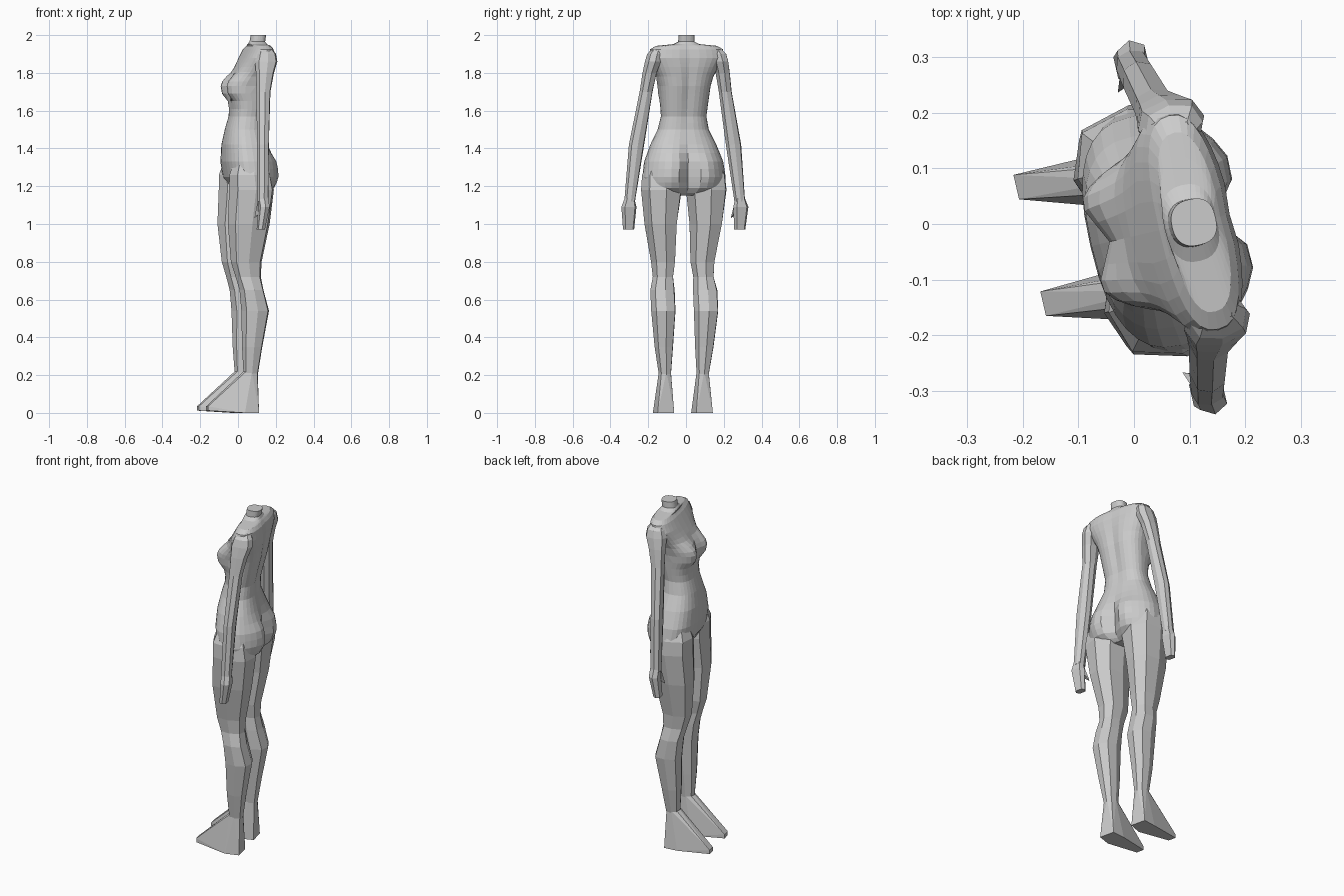
import bpy, bmesh, math
from mathutils import Matrix, Vector

if "Cube" in bpy.data.objects:
    bpy.data.objects.remove(bpy.data.objects["Cube"])

clay = bpy.data.materials.new("light_grey")
clay.use_nodes = True
grey = (0.6, 0.6, 0.6, 1)
clay.diffuse_color = grey
clay.node_tree.nodes["Principled BSDF"].inputs["Base Color"].default_value = grey

# The figure is shaped facing -y, then turned towards -x
POSE = Matrix.Translation((0.06, -0.008, 0)) @ Matrix.Rotation(math.radians(-77), 4, 'Z')


def finish(bm, name):
    bmesh.ops.recalc_face_normals(bm, faces=bm.faces)
    mesh = bpy.data.meshes.new(name)
    bm.to_mesh(mesh)
    bm.free()
    mesh.transform(POSE)
    mesh.materials.append(clay)
    obj = bpy.data.objects.new(name, mesh)
    bpy.context.collection.objects.link(obj)


def power(t, p):
    return math.copysign(abs(t) ** p, t)


def ring(z, u0, u1, front, back, sides, p):
    cu, cv = (u0 + u1) / 2, (front + back) / 2
    for i in range(sides):
        a = math.tau * i / sides
        yield Vector((cu + (u1 - u0) / 2 * power(math.cos(a), p),
                      cv + (back - front) / 2 * power(math.sin(a), p), z))


def loft(name, rows, sides, p=0.8, side=1, steps=1, shape=None):
    """Skin a stack of rounded sections (height, inner, outer, front, back)."""
    rows = [[a + (b - a) * k / steps for a, b in zip(r, s)]
            for r, s in zip(rows, rows[1:]) for k in range(steps)] + [rows[-1]]
    bm = bmesh.new()
    loops = []
    for row in rows:
        pts = [shape(v) if shape else v for v in ring(*row, sides, p)]
        loops.append([bm.verts.new((v.x * side, v.y, v.z)) for v in pts])
    for lo, hi in zip(loops, loops[1:]):
        for i in range(sides):
            j = (i + 1) % sides
            bm.faces.new((lo[i], lo[j], hi[j], hi[i]))
    bm.faces.new(loops[0])
    bm.faces.new(loops[-1])
    finish(bm, name)


def hull(name, points, side):
    bm = bmesh.new()
    for x, y, z in points:
        bm.verts.new((x * side, y, z))
    res = bmesh.ops.convex_hull(bm, input=bm.verts)
    junk = {g for g in res["geom_interior"] + res["geom_unused"]
            if isinstance(g, bmesh.types.BMVert)}
    bmesh.ops.delete(bm, geom=list(junk), context='VERTS')
    finish(bm, name)


def bump(v, u, z, wu, wz, top=2):
    return math.exp(-((abs(v.x) - u) / wu) ** 2 - abs((v.z - z) / wz) ** top)


def body_shape(v):
    """Swell the chest and seat, and sink the grooves between them."""
    out = v.copy()
    if v.y < 0:
        out.y -= 0.05 * bump(v, 0.085, 1.725, 0.06, 0.065, 3)
    else:
        out.y += 0.042 * bump(v, 0.095, 1.27, 0.085, 0.105, 3)
        out.y -= 0.028 * bump(v, 0, 1.26, 0.025, 0.10)
        out.y -= 0.012 * bump(v, 0, 1.7, 0.03, 0.2)
    return out


# Torso and neck: height, half width, front, back
torso = [(2.0, .042, .01, .09), (1.965, .043, .005, .085), (1.952, .07, -.005, .092),
         (1.943, .165, .0, .10), (1.925, .197, -.015, .112), (1.88, .205, -.04, .12),
         (1.83, .175, -.068, .118), (1.78, .15, -.09, .112),
         (1.73, .137, -.10, .105), (1.65, .128, -.10, .085), (1.57, .12, -.105, .065),
         (1.50, .135, -.125, .065), (1.42, .175, -.14, .085), (1.33, .21, -.142, .097),
         (1.25, .222, -.128, .10), (1.19, .205, -.09, .09), (1.165, .165, -.06, .07),
         (1.15, .08, -.03, .05)]
loft("torso", [(z, -a, a, f, b) for z, a, f, b in torso], 32, 0.8, steps=2, shape=body_shape)

# Limbs: height, inner, outer, front, back
leg = [(1.36, .06, .18, -.10, .06), (1.26, .022, .225, -.137, .09),
       (1.18, .012, .232, -.138, .105),
       (1.0, .035, .210, -.145, .082), (.80, .042, .172, -.125, .042),
       (.72, .055, .165, -.10, .037), (.65, .05, .182, -.08, .05),
       (.54, .05, .182, -.07, .08), (.35, .06, .16, -.065, .045),
       (.20, .07, .135, -.055, .022)]
arm = [(1.93, .13, .185, .02, .085), (1.90, .13, .215, .0, .105),
       (1.86, .14, .226, -.012, .11), (1.80, .16, .237, -.01, .088),
       (1.70, .18, .25, -.01, .065), (1.42, .222, .305, -.02, .045),
       (1.12, .27, .328, -.025, .035)]
hand = [(1.14, .275, .325, -.02, .033), (1.09, .263, .345, -.018, .036),
        (.97, .272, .332, -.027, .012)]

for side, label in ((1, "left"), (-1, "right")):
    loft(label + "_leg", leg, 8, 0.75, side)
    loft(label + "_arm", arm, 8, 0.8, side)
    loft(label + "_hand", hand, 6, 0.6, side)

    # Wedge foot under the ankle, with both toes swung the same way
    swing = -0.026 * side
    ankle = list(ring(.22, .07, .135, -.055, .022, 8, .75))
    sole = [(.06, .018, 0), (.15, .018, 0), (.05, -.06, 0), (.158, -.06, 0)]
    toe = [(u + swing, -.248, z) for u in (.085, .13) for z in (.012, .035)]
    hull(label + "_foot", [tuple(v) for v in ankle] + sole + toe, side)

    # Short tapered thumb
    hull(label + "_thumb", [(.275, .01, 1.13), (.29, -.02, 1.13), (.30, .01, 1.12),
                            (.27, .0, 1.06), (.285, -.02, 1.05), (.258, -.032, 1.03)], side)
